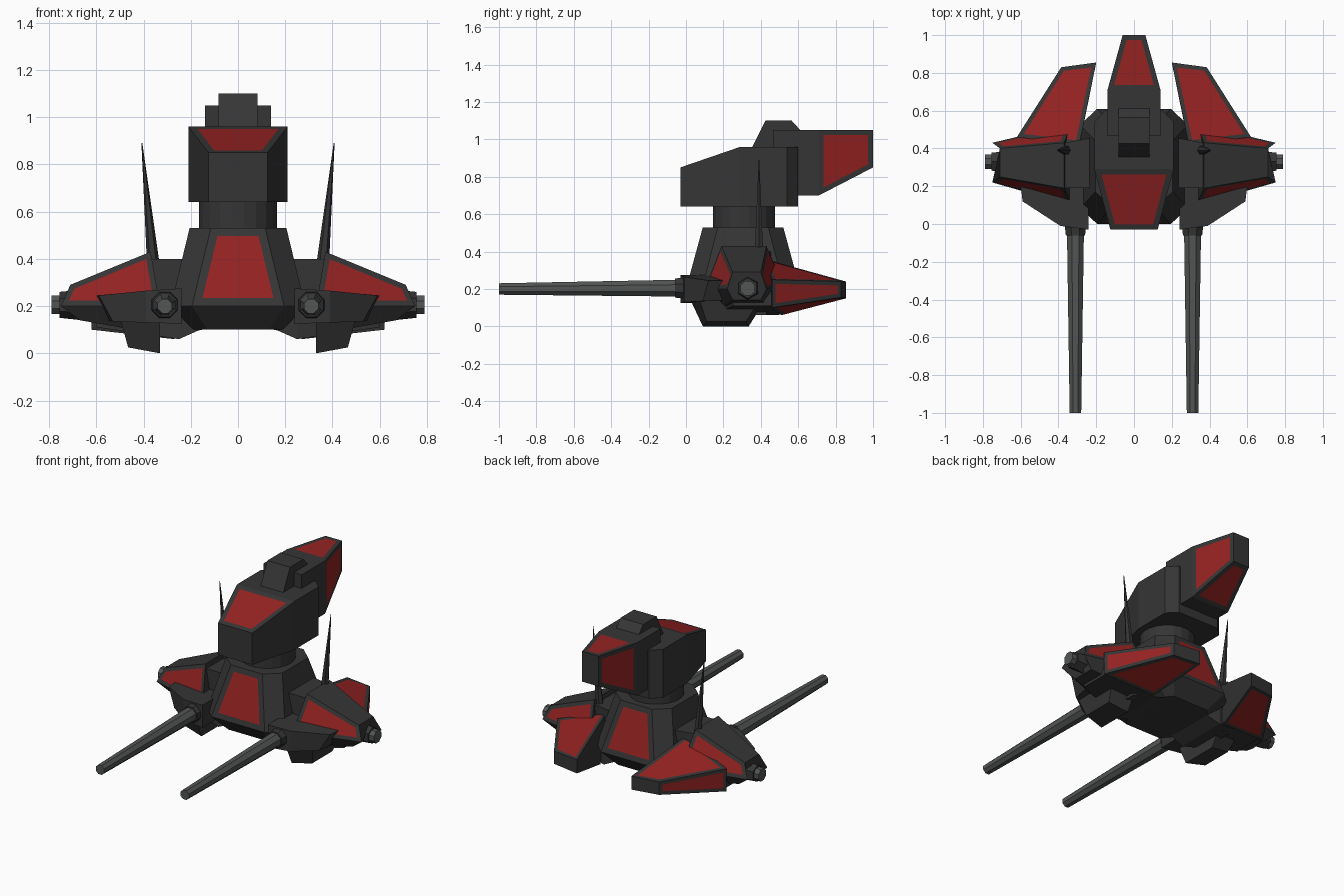
import bpy, bmesh, math
from mathutils import Vector


def material(name, rgb):
    m = bpy.data.materials.new(name)
    m.diffuse_color = (*rgb, 1)
    return m


DARK = material("charcoal hull", (0.036, 0.036, 0.036))
RED = material("red panel", (0.30, 0.016, 0.016))
STEEL = material("gun steel", (0.085, 0.092, 0.09))


def loft(name, sections, panels=(), margin=0.03, mirror=False, mat=DARK):
    """Skin matching cross-sections; inset a red panel in the face nearest each panel point."""
    bm = bmesh.new()
    rings = [[bm.verts.new(p) for p in s] for s in sections]
    n = len(rings[0])
    for a, b in zip(rings, rings[1:]):
        for i in range(n):
            j = (i + 1) % n
            bm.faces.new((a[i], a[j], b[j], b[i]))
    bm.faces.new(rings[0])
    bm.faces.new(rings[-1])
    bmesh.ops.recalc_face_normals(bm, faces=bm.faces)
    chosen = [min(bm.faces, key=lambda f: (f.calc_center_median() - Vector(p)).length)
              for p in panels]
    for f in chosen:
        bmesh.ops.inset_individual(bm, faces=[f], thickness=margin, use_even_offset=True)
        f.material_index = 1
    me = bpy.data.meshes.new(name)
    bm.to_mesh(me)
    bm.free()
    me.materials.append(mat)
    me.materials.append(RED)
    ob = bpy.data.objects.new(name, me)
    bpy.context.collection.objects.link(ob)
    if mirror:
        ob.modifiers.new("mirror", 'MIRROR')
    return ob


def box_y(y, hx, z0, z1):
    return [(-hx, y, z0), (hx, y, z0), (hx, y, z1), (-hx, y, z1)]


def octagon(z, hx, hy, cx, cy, yc=0.305):
    return [(sx * x, yc + sy * y, z) for sx, sy, x, y in (
        (1, -1, cx, hy), (1, -1, hx, cy), (1, 1, hx, cy), (1, 1, cx, hy),
        (-1, 1, cx, hy), (-1, 1, hx, cy), (-1, -1, hx, cy), (-1, -1, cx, hy))]


def rect_x(x, y0, y1, z0, z1):
    return [(x, y0, z0), (x, y1, z0), (x, y1, z1), (x, y0, z1)]


def tube(name, p0, p1, r0, r1, sides, mat, mirror=False):
    p0, p1 = Vector(p0), Vector(p1)
    q = (p1 - p0).to_track_quat('Z', 'Y')
    ring = lambda p, r: [p + q @ Vector((r * math.cos(t), r * math.sin(t), 0))
                         for t in (math.tau * (i + .5) / sides for i in range(sides))]
    return loft(name, [ring(p0, r0), ring(p1, r1)], mirror=mirror, mat=mat)


# Central hull
loft("hull", [octagon(0.10, 0.19, 0.22, 0.13, 0.15), octagon(0.20, 0.285, 0.305, 0.195, 0.22),
              octagon(0.53, 0.205, 0.215, 0.115, 0.135)],
     [(0, 0.04, 0.36), (0, 0.57, 0.36)], 0.035)
tube("neck", (0, 0.31, 0.51), (0, 0.31, 0.66), 0.167, 0.167, 20, DARK)

# Turret head, tapering tail and roof hatch
loft("turret", [box_y(-0.03, 0.125, 0.64, 0.85), box_y(0.29, 0.21, 0.64, 0.96),
                box_y(0.54, 0.21, 0.64, 0.96), box_y(0.60, 0.15, 0.64, 0.96)],
     [(0, 0.13, 0.905)], 0.03)
loft("turret_tail", [box_y(0.465, 0.14, 0.70, 1.05), box_y(0.71, 0.14, 0.70, 1.05),
                     box_y(1.0, 0.06, 0.85, 1.05)],
     [(0, 0.86, 1.05), (0.1, 0.86, 0.91), (-0.1, 0.86, 0.91), (0, 0.86, 0.775)], 0.027)
loft("roof_hatch", [[(x, 0.35, 0.95), (x, 0.425, 1.10), (x, 0.565, 1.10), (x, 0.62, 1.04),
                     (x, 0.62, 0.95)] for x in (-0.083, 0.083)])

# Side pods with axles, linked to the hull by blocks
loft("side_pod", [
    [(0.33, 0.17, 0.08), (0.33, 0.10, 0.20), (0.37, 0.19, 0.43),
     (0.37, 0.43, 0.43), (0.33, 0.53, 0.20), (0.33, 0.46, 0.08)],
    [(0.67, 0.25, 0.14), (0.75, 0.22, 0.20), (0.71, 0.25, 0.29),
     (0.71, 0.40, 0.29), (0.75, 0.43, 0.20), (0.67, 0.40, 0.14)]],
    [(0.54, 0.19, 0.28), (0.54, 0.45, 0.28)], 0.024, mirror=True)
loft("link_block", [rect_x(0.15, 0.19, 0.47, 0.10, 0.40), rect_x(0.37, 0.19, 0.43, 0.06, 0.40)],
     mirror=True)
tube("axle", (0.66, 0.33, 0.205), (0.79, 0.33, 0.205), 0.042, 0.042, 8, STEEL, True)
tube("axle_collar", (0.66, 0.33, 0.205), (0.755, 0.33, 0.205), 0.065, 0.055, 6, DARK, True)
tube("antenna", (0.36, 0.39, 0.39), (0.407, 0.39, 0.89), 0.026, 0.002, 6, DARK, True)

# Swept rear wings
loft("rear_wing", [
    [(0.29, 0.42, 0.36), (0.62, 0.46, 0.25), (0.62, 0.46, 0.10), (0.27, 0.51, 0.06)],
    [(0.20, 0.855, 0.24), (0.385, 0.83, 0.24), (0.385, 0.83, 0.155), (0.20, 0.855, 0.15)]],
    [(0.37, 0.64, 0.27), (0.50, 0.645, 0.19), (0.37, 0.66, 0.116)], 0.022, mirror=True)
loft("belly_block", [rect_x(0.16, 0.15, 0.48, 0.10, 0.20), rect_x(0.25, 0.15, 0.50, 0.06, 0.20),
                     rect_x(0.60, 0.25, 0.46, 0.11, 0.20)], mirror=True)

# Gun mounts, feet and long barrels
loft("gun_mount", [rect_x(0.24, -0.03, 0.30, 0.125, 0.275), rect_x(0.39, -0.01, 0.30, 0.13, 0.265),
                   [(0.53, 0.09, 0.135), (0.56, 0.3, 0.14), (0.61, 0.3, 0.245), (0.59, 0.12, 0.245)]],
     mirror=True)
loft("foot", [
    [(0.33, 0.02, 0.15), (0.50, 0.07, 0.15), (0.50, 0.40, 0.15), (0.33, 0.43, 0.15)],
    [(0.33, 0.09, 0.0), (0.465, 0.11, 0.025), (0.465, 0.32, 0.025), (0.33, 0.335, 0.0)]],
    mirror=True)
tube("barrel", (0.31, 0.05, 0.205), (0.31, -1.0, 0.20), 0.05, 0.033, 8, STEEL, True)
tube("barrel_collar", (0.31, 0.0, 0.205), (0.31, -0.06, 0.205), 0.062, 0.055, 8, DARK, True)
